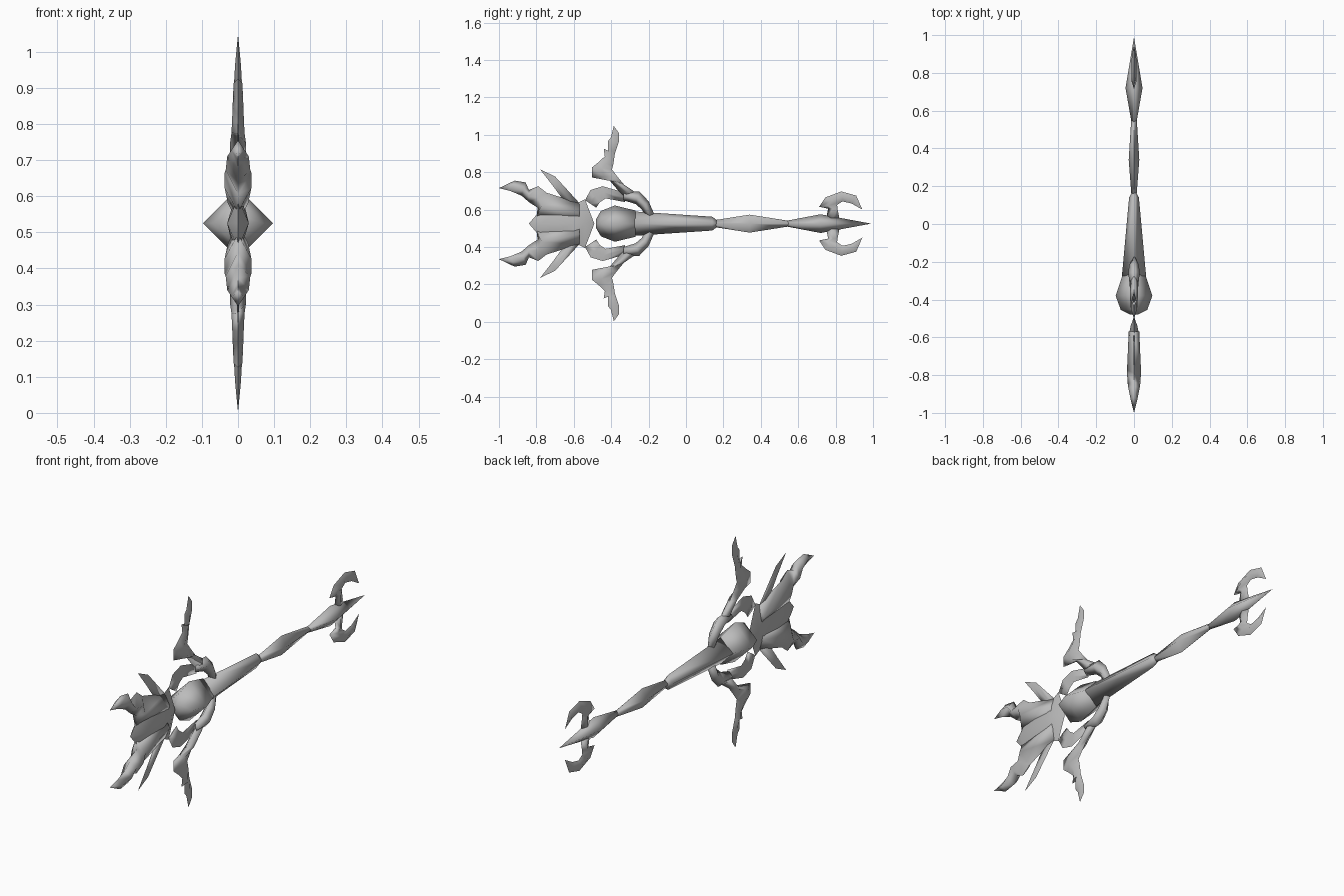
import bpy
import bmesh
from math import radians

MID = 0.525  # height of the long axis

cube = bpy.data.objects.get("Cube")
if cube:
    bpy.data.objects.remove(cube)

grey = bpy.data.materials.new("plain grey")
grey.use_nodes = True
grey.diffuse_color = (0.5, 0.5, 0.5, 1)
grey.node_tree.nodes["Principled BSDF"].inputs["Base Color"].default_value = (0.5, 0.5, 0.5, 1)


def blade(name, stations, mirror=True):
    """Diamond-section strip; station = (y, z) edge, (y, z) other edge, half thickness."""
    bm = bmesh.new()
    rings = []
    for (ya, za), (yb, zb), w in stations:
        ym, zm = (ya + yb) / 2, (za + zb) / 2
        rings.append([bm.verts.new(p) for p in
                      ((0, ya, za), (w, ym, zm), (0, yb, zb), (-w, ym, zm))])
    for r, s in zip(rings, rings[1:]):
        for i in range(4):
            j = (i + 1) % 4
            bm.faces.new((r[i], r[j], s[j], s[i]))
    bm.faces.new(rings[0])
    bm.faces.new(rings[-1][::-1])
    bmesh.ops.remove_doubles(bm, verts=bm.verts, dist=0.0005)
    bmesh.ops.recalc_face_normals(bm, faces=bm.faces)
    mesh = bpy.data.meshes.new(name)
    bm.to_mesh(mesh)
    bm.free()
    mesh.materials.append(grey)
    obj = bpy.data.objects.new(name, mesh)
    obj.location.z = MID
    bpy.context.collection.objects.link(obj)
    bpy.ops.object.select_all(action="DESELECT")
    obj.select_set(True)
    bpy.context.view_layer.objects.active = obj
    bpy.ops.object.shade_smooth_by_angle(angle=radians(100))
    if mirror:
        mod = obj.modifiers.new("mirror", "MIRROR")
        mod.use_axis = (False, False, True)
        mod.use_mirror_merge = False
    return obj


def spindle(name, profile):
    """Four-sided part along the axis; profile = (y, half height, half width)."""
    blade(name, [((y, h), (y, -h), w) for y, h, w in profile], mirror=False)


# Shaft and its bulb
spindle("bulb", [(-.48, .025, .02), (-.455, .068, .07), (-.38, .097, .097), (-.27, .07, .06)])
spindle("grip", [(-.275, .065, .064), (.14, .037, .026), (.19, 0, 0)])
spindle("middle_shaft", [(.13, .015, .012), (.34, .048, .028), (.55, .015, .015), (.57, 0, 0)])
spindle("end_spike", [(.52, .012, .01), (.72, .05, .045), (.99, 0, 0)])

# Head with its two forward claws
spindle("head_core", [(-.49, 0, 0), (-.54, .13, .018), (-.60, .10, .03),
                      (-.78, .07, .03), (-.84, 0, 0)])
blade("head_claw", [
    ((-.57, .11), (-.57, 0), .028),
    ((-.745, .165), (-.80, .03), .037),
    ((-.79, .20), (-.785, .08), .037),
    ((-.84, .18), (-.84, .115), .034),
    ((-.857, .22), (-.88, .15), .030),
    ((-.916, .23), (-.94, .175), .018),
    ((-1, .19), (-1, .19), 0)])

# Thin fins beside the head and behind it
blade("head_fin", [
    ((-.78, .29), (-.78, .29), 0),
    ((-.70, .252), (-.71, .20), .003),
    ((-.57, .11), (-.63, .09), .003)])
blade("guard_fin", [
    ((-.54, .125), (-.48, .085), .003),
    ((-.51, .18), (-.46, .115), .003),
    ((-.445, .20), (-.43, .135), .003),
    ((-.325, .165), (-.325, .115), .003)])

# Guard wings with feathered tips, and the clamps that hold them
blade("guard_wing", [
    ((-.386, .522), (-.386, .522), 0),
    ((-.402, .46), (-.359, .485), .005),
    ((-.418, .44), (-.358, .44), .008),
    ((-.418, .385), (-.375, .39), .011),
    ((-.440, .40), (-.38, .375), .012),
    ((-.434, .36), (-.385, .34), .014),
    ((-.466, .33), (-.39, .31), .015),
    ((-.503, .30), (-.396, .29), .016),
    ((-.503, .247), (-.37, .255), .018),
    ((-.412, .235), (-.332, .209), .022),
    ((-.34, .15), (-.275, .17), .022)])
blade("guard_clamp", [
    ((-.335, .125), (-.335, .172), .022),
    ((-.27, .105), (-.25, .172), .030),
    ((-.235, .075), (-.20, .12), .026),
    ((-.215, .02), (-.165, .04), .012)])

# Hooked claws near the end spike
blade("end_claw", [
    ((.75, .03), (.82, .03), .012),
    ((.76, .08), (.81, .08), .012),
    ((.712, .09), (.808, .10), .014),
    ((.745, .14), (.835, .118), .014),
    ((.83, .172), (.84, .118), .014),
    ((.91, .15), (.885, .108), .011),
    ((.943, .075), (.943, .075), 0)])
